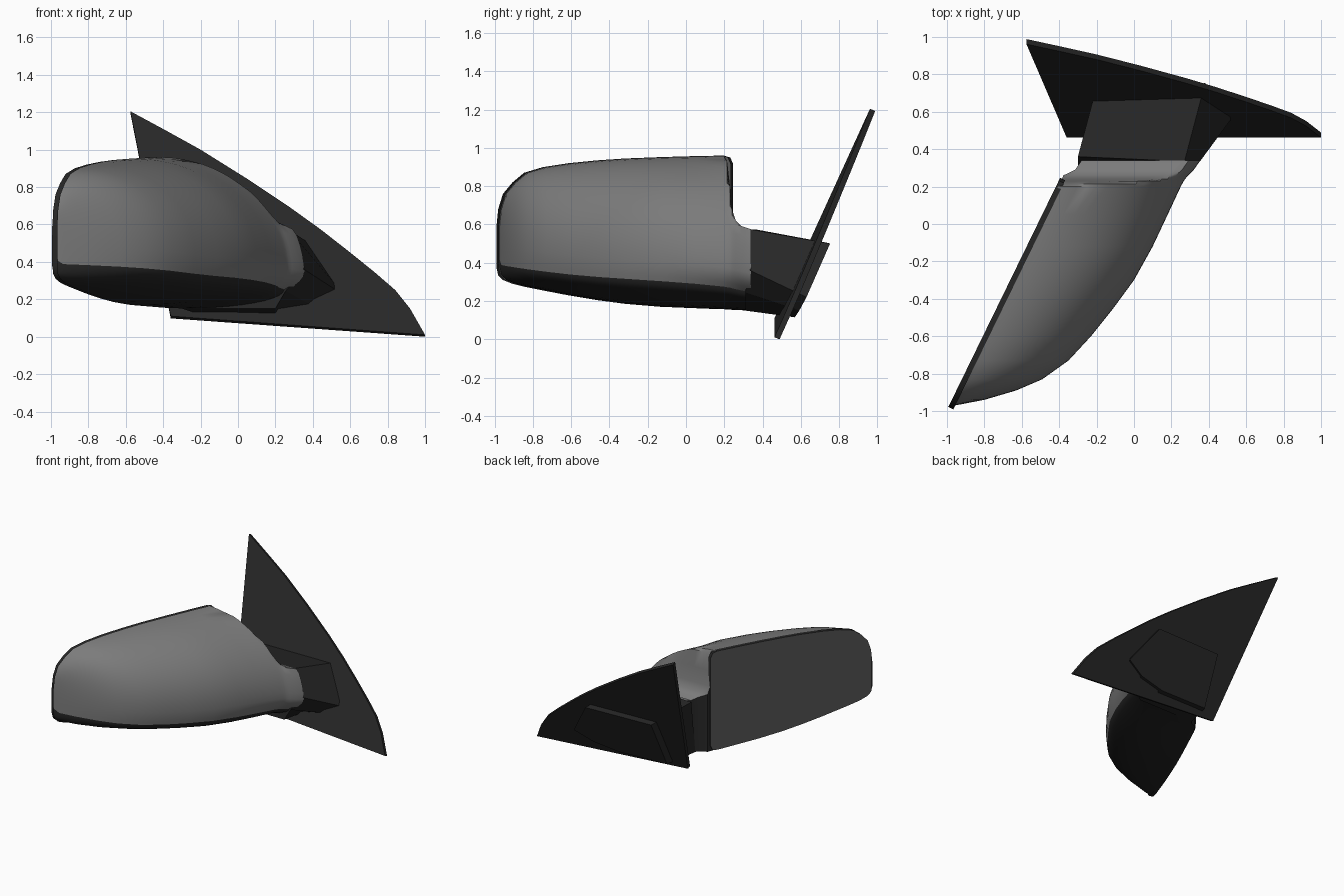
import bpy, bmesh, math
from mathutils import Vector

if "Cube" in bpy.data.objects:
    bpy.data.objects.remove(bpy.data.objects["Cube"])


def material(name, v):
    m = bpy.data.materials.new(name)
    m.diffuse_color = (v, v, v, 1)
    m.use_nodes = True
    m.node_tree.nodes["Principled BSDF"].inputs["Base Color"].default_value = m.diffuse_color
    return m


DARK = material("black_plastic", 0.02)
PAINT = material("grey_paint", 0.2)
GLASS = material("mirror_glass", 0.1)


def finish(bm, name, mat, angle=35):
    bmesh.ops.recalc_face_normals(bm, faces=bm.faces)
    me = bpy.data.meshes.new(name)
    bm.to_mesh(me)
    bm.free()
    me.materials.append(mat)
    ob = bpy.data.objects.new(name, me)
    bpy.context.collection.objects.link(ob)
    bpy.ops.object.select_all(action='DESELECT')
    ob.select_set(True)
    bpy.context.view_layer.objects.active = ob
    bpy.ops.object.shade_smooth_by_angle(angle=math.radians(angle))
    return ob


def loft(name, sections, mat, closed=False, caps=(), angle=35):
    bm = bmesh.new()
    rings = [[bm.verts.new(p) for p in s] for s in sections]
    n = len(rings[0])
    for a, b in zip(rings, rings[1:]):
        for i in range(n if closed else n - 1):
            j = (i + 1) % n
            bm.faces.new((a[i], a[j], b[j], b[i]))
    for c in caps:
        bm.faces.new(rings[c])
    return finish(bm, name, mat, angle)


def open_x(y):
    """x of the slanted opening plane that holds the glass."""
    return -1 + (y + 0.975) * 0.488


# Housing stations: y, outer x, top z, colour split z, bottom z, tuck-in
rows = [(-.975, -.985, .58, .42, .38, 0), (-.965, -.93, .68, .388, .335, .005),
        (-.94, -.80, .76, .383, .31, .01), (-.89, -.63, .82, .375, .29, .012),
        (-.83, -.49, .87, .366, .275, .015), (-.73, -.35, .90, .353, .255, .015),
        (-.60, -.23, .92, .338, .23, .015), (-.45, -.11, .935, .325, .205, .015),
        (-.30, 0, .945, .315, .185, .015), (-.12, .10, .952, .303, .17, .02),
        (.05, .18, .957, .29, .163, .03), (.20, .25, .96, .275, .157, .05),
        (.215, .258, .96, .272, .156, .053), (.23, .266, .96, .27, .155, .056),
        (.24, .273, .96, .267, .154, .06), (.26, .29, .96, .262, .153, .068),
        (.29, .32, .96, .255, .152, .08), (.34, .355, .96, .245, .15, .1)]
# Height limit that forms the step down to the neck, and the neck's inner side
caps_z = {.215: .93, .23: .80, .24: .68, .26: .62, .29: .592, .34: .575}
inner_x = {.29: -.335, .34: -.30}

shell, cover = [], []
N = 18
for y, xb, zt, zs, zb, tuck in rows:
    xo = inner_x.get(y, open_x(y)) + min(.02, (xb - open_x(y)) * .3)
    cap = caps_z.get(y, 9)
    zm = min(zs + .1, (zs + zt) / 2)
    p = 1.88 if y > 0 else 2.05
    up = []
    for i in range(N + 1):
        t = math.pi / 2 * i / N
        up.append((xo + (xb - xo) * math.sin(t) ** (2 / p), y,
                   min(cap, zm + (zt - zm) * max(0, math.cos(t)) ** (2 / p))))
    for i in range(1, 5):
        k = i / 4
        up.append((xb - tuck * k * k, y, zm + (zs - zm) * k))
    shell.append(up)
    xs = xb - tuck
    low = [(xo + (xs - xo) * math.cos(t), y, zs - (zs - zb) * math.sin(t))
           for t in (math.pi / 2 * i / 10 for i in range(11))]
    cover.append(low + [up[0]])

loft("housing_shell", shell, PAINT, caps=(0,))
loft("housing_lower_cover", cover, DARK, caps=(0,))

# Opening outline shared by the rim and the glass
outline = [(r[0], r[2]) for r in rows[:12]] + [(.235, .95), (.25, .915), (.25, .20), (.235, .165)]
outline += [(r[0], r[4]) for r in reversed(rows[:12])]
normal = Vector((.899, -.438, 0))


def opening(name, mat, glass):
    bm = bmesh.new()
    f = bm.faces.new([bm.verts.new((open_x(y), y, z)) for y, z in outline])
    f.normal_update()
    if f.normal.dot(normal) > 0:
        f.normal_flip()
    edges = list(f.edges)
    bmesh.ops.inset_region(bm, faces=[f], thickness=.032, depth=0)
    bmesh.ops.inset_region(bm, faces=[f], thickness=.002, depth=-.008)
    if glass:
        bmesh.ops.delete(bm, geom=[g for g in bm.faces if g != f], context='FACES')
    else:
        bmesh.ops.delete(bm, geom=[f], context='FACES_ONLY')
        ext = bmesh.ops.extrude_edge_only(bm, edges=edges)
        verts = [g for g in ext['geom'] if isinstance(g, bmesh.types.BMVert)]
        bmesh.ops.translate(bm, verts=verts, vec=normal * .03)
    return finish(bm, name, mat)


opening("mirror_rim", DARK, False)
opening("mirror_glass", GLASS, True)


def plate_y(x, z):
    """Tilted plane of the mounting plate (front face)."""
    return .462 + .463 * (z - (.11 - (x + .36) * .0735))


# Neck runs through the plate and ends in a raised pad behind it
neck_a = [(-.30, .36, .575), (.27, .335, .575), (.353, .335, .36),
          (.255, .31, .245), (.2, .31, .15), (-.30, .31, .15)]
neck_b = [(x, plate_y(x, z) + .085, z) for x, z in
          [(-.20, .505), (.38, .50), (.57, .22), (.42, .15), (.2, .115), (-.22, .125)]]
loft("neck", [neck_a, neck_b], DARK, closed=True, caps=(0, 1), angle=20)

# Triangular mounting plate with a bowed long edge
tri = [(-.575, 1.205), (-.36, .11), (1, .01), (.92, .15), (.84, .25), (.73, .345),
       (.6, .45), (.44, .575), (.28, .69), (.04, .85), (-.2, 1.0), (-.39, 1.105)]
front = [Vector((x, plate_y(x, z), z)) for x, z in tri]
back = [v + Vector((0, .027, -.012 if v.z > .02 else -.01)) for v in front]
loft("mounting_plate", [front, back], DARK, closed=True, caps=(0, 1), angle=20)
